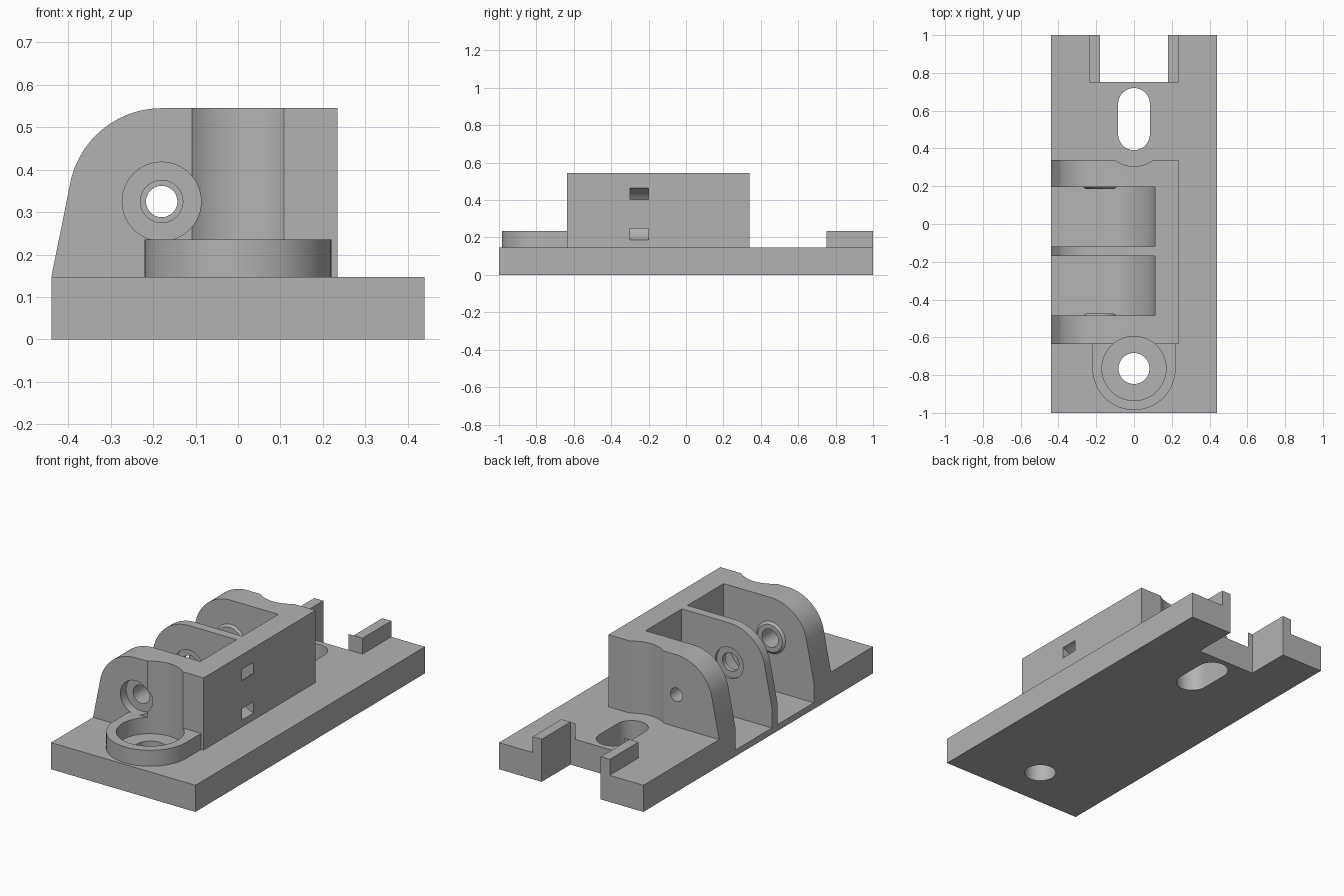
import bpy, bmesh
from math import sin, cos, radians

if "Cube" in bpy.data.objects:
    bpy.data.objects.remove(bpy.data.objects["Cube"])

grey = bpy.data.materials.new("plain grey")
grey.use_nodes = True
GREY = (0.45, 0.45, 0.45, 1)
grey.diffuse_color = GREY
grey.node_tree.nodes["Principled BSDF"].inputs["Base Color"].default_value = GREY


def arc(cx, cy, r, start, end, steps=24):
    angles = [radians(start + (end - start) * i / steps) for i in range(steps + 1)]
    return [(cx + r * cos(a), cy + r * sin(a)) for a in angles]


def circle(cx, cy, r):
    return arc(cx, cy, r, 0, 360, 48)[:-1]


def loft(name, axis, lower, low, upper, high):
    """Solid between two matching outlines, along y (outline in xz) or z (outline in xy)."""
    def place(p, h):
        return (p[0], h, p[1]) if axis == "y" else (p[0], p[1], h)
    bm = bmesh.new()
    a = [bm.verts.new(place(p, low)) for p in lower]
    b = [bm.verts.new(place(p, high)) for p in upper]
    bm.faces.new(a)
    bm.faces.new(b)
    for i in range(len(a)):
        j = (i + 1) % len(a)
        bm.faces.new((a[i], a[j], b[j], b[i]))
    bmesh.ops.recalc_face_normals(bm, faces=bm.faces)
    mesh = bpy.data.meshes.new(name)
    bm.to_mesh(mesh)
    bm.free()
    mesh.materials.append(grey)
    obj = bpy.data.objects.new(name, mesh)
    bpy.context.collection.objects.link(obj)
    return obj


def prism(name, axis, outline, low, high):
    return loft(name, axis, outline, low, outline, high)


def box(name, x0, x1, y0, y1, z0, z1):
    return prism(name, "z", [(x0, y0), (x1, y0), (x1, y1), (x0, y1)], z0, z1)


def combine(target, tool, operation="DIFFERENCE"):
    mod = target.modifiers.new("boolean", "BOOLEAN")
    mod.operation = operation
    mod.solver = "EXACT"
    mod.object = tool
    bpy.ops.object.select_all(action="DESELECT")
    bpy.context.view_layer.objects.active = target
    target.select_set(True)
    bpy.ops.object.modifier_apply(modifier=mod.name)
    bpy.data.objects.remove(tool)


PX, PZ = -0.18, 0.325          # pivot axis
TOP = 0.147                    # top of the plate
SCREW_Y, SLOT_Y = -0.765, 0.475

# Bracket housing with rounded open side
outline = [(0.235, 0.1), (-0.40, 0.1), (-0.44, TOP)]
outline += arc(PX, PZ, 0.22, 168, 90) + [(0.235, 0.545)]
housing = prism("housing", "y", outline, -0.635, 0.34)

# Clearance for the screw tool behind, and recess for the pivot head in front
combine(housing, prism("rear_relief", "z", circle(0, SLOT_Y, 0.17), 0, 0.7))
combine(housing, prism("pivot_recess", "y", circle(PX, PZ, 0.093), -0.7, -0.585))

# Curved strap channel inside the thick wall
channel = arc(0.27, PZ, 0.144, 90, 270) + arc(0.27, PZ, 0.085, 270, 90)
combine(housing, prism("strap_channel", "y", channel, -0.3, -0.2))

# Base plate joined with housing, screw collar and rear lips
body = box("mounting_bracket", -0.44, 0.44, -1, 1, 0, TOP)
combine(body, housing, "UNION")
collar = arc(0, SCREW_Y, 0.22, 180, 360, 40) + [(0.22, -0.6), (-0.22, -0.6)]
combine(body, prism("screw_collar", "z", collar, 0.1, 0.235), "UNION")
for side in (-1, 1):
    x0, x1 = sorted((side * 0.15, side * 0.235))
    combine(body, box("rear_lip", x0, x1, 0.75, 1, 0.1, 0.235), "UNION")

# Rear notch, screw hole with counterbore, adjustment slot
combine(body, box("rear_notch", -0.18, 0.18, 0.7505, 1.2, -0.1, 0.5))
combine(body, prism("counterbore", "z", circle(0, SCREW_Y, 0.17), 0.145, 0.7))
combine(body, prism("screw_hole", "z", circle(0, SCREW_Y, 0.082), -0.1, 0.3))
slot = arc(0, SLOT_Y, 0.084, 180, 360) + arc(0, 0.636, 0.084, 0, 180)
combine(body, prism("slot", "z", slot, -0.1, 0.3))

# Two round-bottomed pockets open to the side and top
pocket = [(-0.6, PZ - 0.29)] + arc(PX, PZ, 0.29, 270, 360) + [(0.11, 0.7), (-0.6, 0.7)]
for y0, y1 in ((-0.485, -0.17), (-0.12, 0.195)):
    combine(body, prism("pocket", "y", pocket, y0, y1))

# Tapered bosses on the outer pocket walls
wide, narrow = circle(PX, PZ, 0.1), circle(PX, PZ, 0.075)
combine(body, loft("front_boss", "y", wide, -0.495, narrow, -0.475), "UNION")
combine(body, loft("rear_boss", "y", narrow, 0.185, wide, 0.205), "UNION")

# Shallow seats on both sides of the divider, then the pivot bore
for y0, y1 in ((-0.2, -0.158), (-0.132, -0.09)):
    combine(body, prism("divider_seat", "y", circle(PX, PZ, 0.085), y0, y1))
combine(body, prism("wide_bore", "y", circle(PX, PZ, 0.05), -0.7, 0.0))
combine(body, prism("narrow_bore", "y", circle(PX, PZ, 0.037), -0.05, 0.5))

# Front ledge of the bore stays narrower at the rear wall; finish shading
bpy.ops.object.select_all(action="DESELECT")
bpy.context.view_layer.objects.active = body
body.select_set(True)
bpy.ops.object.shade_smooth_by_angle(angle=radians(30))
